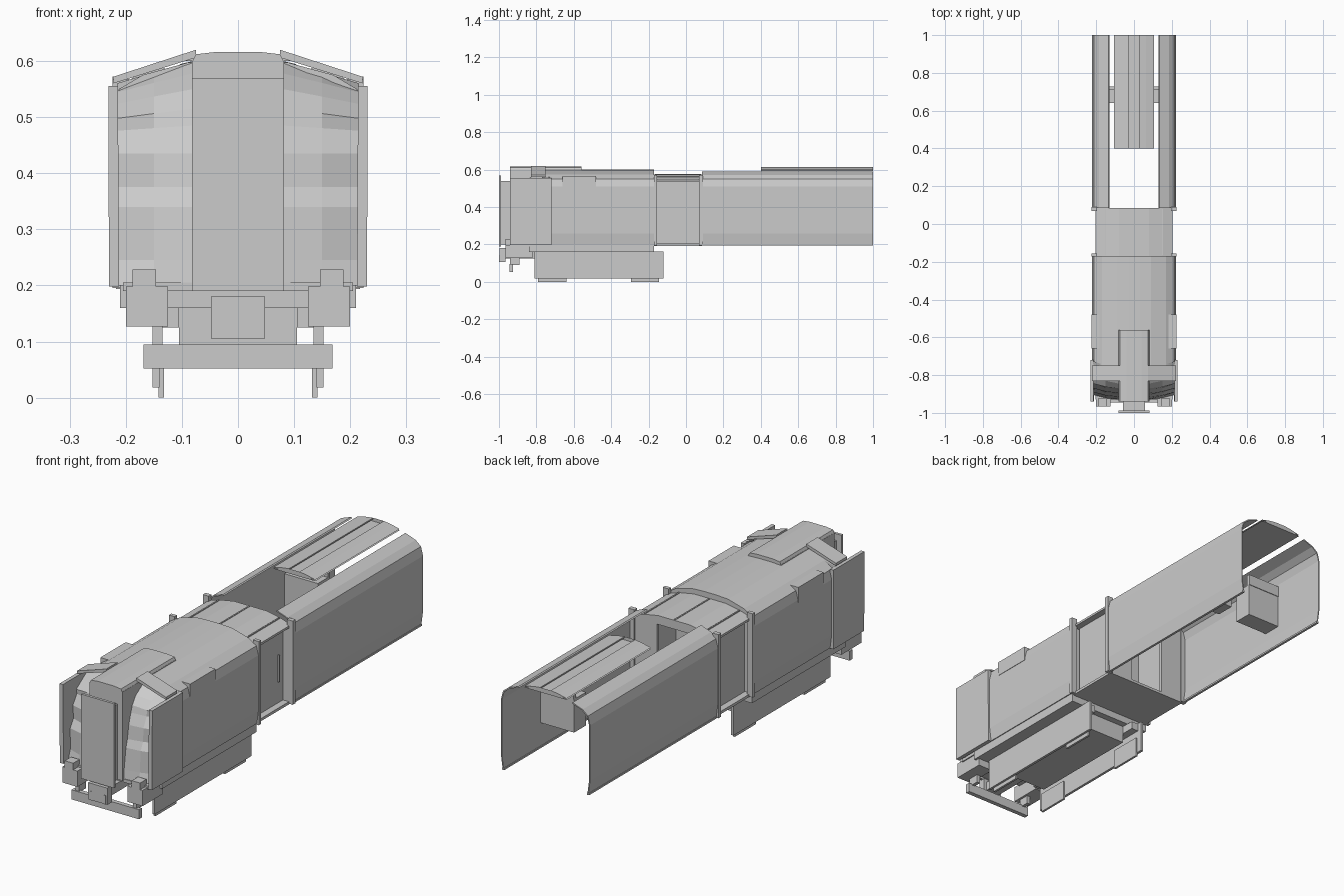
import bpy, bmesh, math

cube = bpy.data.objects.get("Cube")
if cube:
    bpy.data.objects.remove(cube, do_unlink=True)

grey = bpy.data.materials.new("plain grey")
grey.use_nodes = True
COLOR = (0.6, 0.6, 0.6, 1)
grey.diffuse_color = COLOR
grey.node_tree.nodes["Principled BSDF"].inputs["Base Color"].default_value = COLOR


def finish(name, bm, closed=True):
    if closed:
        bmesh.ops.recalc_face_normals(bm, faces=bm.faces)
    mesh = bpy.data.meshes.new(name)
    bm.to_mesh(mesh)
    bm.free()
    mesh.materials.append(grey)
    ob = bpy.data.objects.new(name, mesh)
    bpy.context.collection.objects.link(ob)
    return ob


def prism(name, pts, a0, a1, axis="y"):
    """Extrude a closed outline: (x, z) along y, or (y, z) along x."""
    bm = bmesh.new()

    def ring(a):
        return [bm.verts.new((p, a, q) if axis == "y" else (a, p, q)) for p, q in pts]
    r0, r1 = ring(a0), ring(a1)
    n = len(pts)
    bm.faces.new(r0)
    bm.faces.new(r1[::-1])
    for i in range(n):
        j = (i + 1) % n
        bm.faces.new((r0[i], r0[j], r1[j], r1[i]))
    return finish(name, bm)


def box(name, x, y, z):
    return prism(name, [(x[0], z[0]), (x[1], z[0]), (x[1], z[1]), (x[0], z[1])], *y)


def pair(name, x, y, z):
    """The same box on both sides of the centre line."""
    box("left_" + name, x, y, z)
    box("right_" + name, (-x[1], -x[0]), y, z)


def mirrored(pts):
    return pts + [(-x, z) for x, z in reversed(pts)]


# Front car body, full section with rounded shoulders
SIDE = [(0.214, 0.20), (0.222, 0.26), (0.222, 0.51), (0.212, 0.55)]
prism("front_body", mirrored(SIDE + [(0.17, 0.575), (0.09, 0.597), (0.03, 0.60)]), -0.77, -0.17)
box("front_floor", (-0.205, 0.205), (-0.93, -0.77), (0.19, 0.205))
box("nose_pillar", (-0.082, 0.082), (-0.94, -0.56), (0.20, 0.60))
prism("raised_roof", mirrored([(0.082, 0.598), (0.075, 0.612), (0.04, 0.616)]), -0.94, -0.56)
box("body_sill", (-0.21, 0.21), (-0.84, -0.17), (0.16, 0.20))
pair("shoulder_box", (0.172, 0.224), (-0.66, -0.48), (0.50, 0.567))

# Pleated nose cheeks leaning back towards the roof
ROWS = [(0.20, -0.93), (0.245, -0.928), (0.34, -0.915), (0.375, -0.905), (0.435, -0.895),
        (0.485, -0.88), (0.515, -0.87), (0.55, -0.845), (0.578, -0.80), (0.60, -0.765)]
for side, s in (("left", 1), ("right", -1)):
    bm = bmesh.new()
    grid = []
    for i, (z, y) in enumerate(ROWS):
        fold = 0.014 * (i % 2)
        drop = 0.04 * max(0, (z - 0.45) / 0.15)
        grid.append([bm.verts.new((s * x, y + fold * f + back, z - drop * f))
                     for x, f, back in ((0.08, 0, 0.0), (0.15, 0.5, 0.008), (0.216, 1, 0.025))])
    for a, b in zip(grid, grid[1:]):
        for k in range(2):
            quad = (a[k], a[k + 1], b[k + 1], b[k])
            bm.faces.new(quad if s > 0 else quad[::-1])
    finish(side + "_nose_cheek", bm, closed=False)

    # Flared guard beside the nose
    prism(side + "_nose_guard",
          [(s * 0.212, 0.198), (s * 0.23, 0.198), (s * 0.231, 0.555), (s * 0.214, 0.555)],
          -0.94, -0.72)
    # Slanted brow over the cheek
    prism(side + "_brow",
          [(s * 0.075, 0.606), (s * 0.075, 0.62), (s * 0.222, 0.572), (s * 0.222, 0.56)],
          -0.83, -0.75)

# Gangway plate and its bellows frame
box("gangway_plate", (-0.082, 0.082), (-1.0, -0.988), (0.19, 0.57))
box("gangway_frame", (-0.058, 0.058), (-0.988, -0.94), (0.20, 0.54))

# Coupler
box("coupler_head", (-0.048, 0.048), (-0.998, -0.965), (0.105, 0.18))
box("coupler_shaft", (-0.034, 0.034), (-0.965, -0.75), (0.125, 0.165))
pair("coupler_lug", (0.028, 0.040), (-1.0, -0.985), (0.105, 0.145))

# Corner steps, lamps and pilot bar
pair("corner_box", (0.125, 0.20), (-0.965, -0.82), (0.127, 0.198))
pair("lamp", (0.146, 0.188), (-0.965, -0.92), (0.198, 0.228))
box("pilot_bar", (-0.168, 0.168), (-0.945, -0.925), (0.052, 0.095))
pair("pilot_hanger", (0.135, 0.152), (-0.94, -0.89), (0.09, 0.13))

# Underframe: tank, skirts and feet
box("under_tank", (-0.105, 0.105), (-0.74, -0.20), (0.08, 0.165))
pair("skirt", (0.140, 0.152), (-0.81, -0.12), (0.018, 0.162))
pair("skirt_rail", (0.105, 0.142), (-0.81, -0.14), (0.125, 0.16))
for end, y in (("front", (-0.79, -0.64)), ("rear", (-0.295, -0.145))):
    pair(end + "_foot", (0.132, 0.142), y, (0.0, 0.09))

# Vestibule between the two cars
prism("vestibule_roof", mirrored([(0.205, 0.535), (0.205, 0.545), (0.15, 0.562), (0.08, 0.575)]),
      -0.17, 0.085)
box("vestibule_floor", (-0.205, 0.205), (-0.17, 0.085), (0.192, 0.204))
pair("vestibule_door", (0.165, 0.175), (-0.165, 0.075), (0.20, 0.54))
pair("vestibule_end_panel", (0.085, 0.205), (0.07, 0.085), (0.20, 0.54))
for i, y in enumerate(((-0.172, -0.155), (0.07, 0.09))):
    pair("post_%d" % (i + 1), (0.195, 0.224), y, (0.195, 0.572))
pair("door_handle", (0.175, 0.183), (0.03, 0.038), (0.30, 0.42))
for x in (-0.15, 0.0, 0.15):
    box("roof_rib", (x - 0.003, x + 0.003), (-0.165, 0.08), (0.555, 0.578 - abs(x) * 0.08))

# Rear car: thin open side shells
outer = SIDE + [(0.185, 0.572), (0.135, 0.59)]
inner = [(x - 0.005, z - (0.004 if z > 0.53 else 0)) for x, z in outer]
for side, s in (("left", 1), ("right", -1)):
    pts = [(s * x, z) for x, z in outer + inner[::-1]]
    prism(side + "_rear_shell", pts, 0.085, 1.0)
pair("rear_sill", (0.206, 0.217), (0.085, 1.0), (0.194, 0.202))

# Arched roof strip of the rear car
arch = [(0.105 * math.sin(t * 0.25), 0.616 - 0.016 * (t / 4) ** 2 - 0.0)
        for t in (0, 2, 4)]
arch = [(0.105 * t, 0.616 - 0.016 * t * t) for t in (0.25, 0.6, 1)]
top = mirrored(arch)
prism("rear_roof_strip", top + [(x, z - 0.006) for x, z in reversed(top)], 0.4, 1.0)

# Wall seats in the rear car
pair("seat", (0.05, 0.218), (0.64, 0.725), (0.30, 0.45))
pair("seat_back", (0.05, 0.218), (0.712, 0.728), (0.45, 0.50))
